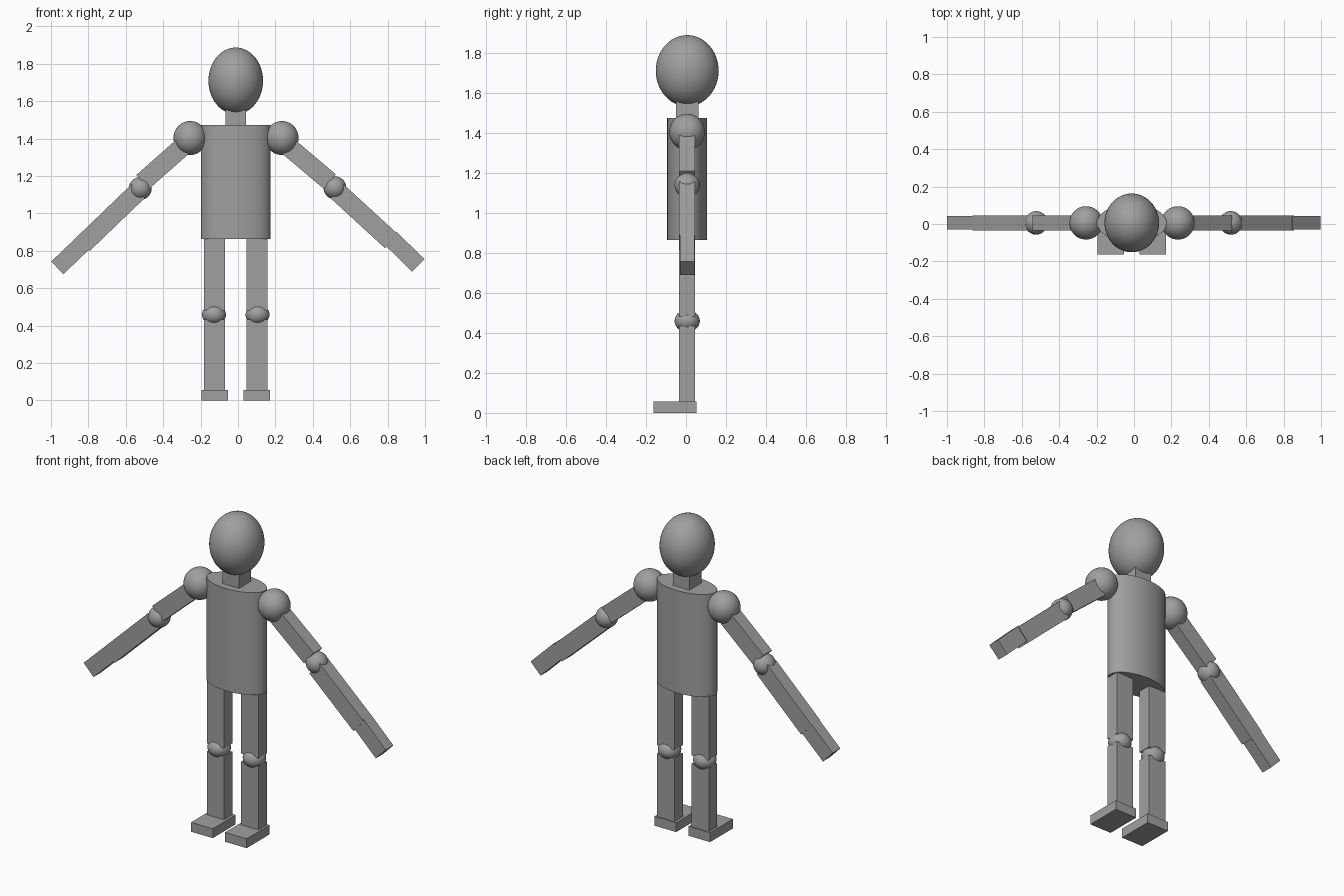
import bpy, math
from mathutils import Vector

if "Cube" in bpy.data.objects:
    bpy.data.objects.remove(bpy.data.objects["Cube"])

grey = bpy.data.materials.new("mid_grey")
grey.diffuse_color = (0.35, 0.35, 0.35, 1)
grey.use_nodes = True
grey.node_tree.nodes["Principled BSDF"].inputs["Base Color"].default_value = grey.diffuse_color

CX, CY = -0.012, 0.006  # body axis


def finish(name, smooth=False):
    ob = bpy.context.object
    ob.name = name
    ob.data.materials.append(grey)
    bpy.ops.object.transform_apply(location=False, rotation=False, scale=True)
    if smooth:
        bpy.ops.object.shade_smooth_by_angle(angle=math.radians(40))
    return ob


def box(name, lo, hi):
    lo, hi = Vector(lo), Vector(hi)
    bpy.ops.mesh.primitive_cube_add(size=1, location=(lo + hi) / 2)
    bpy.context.object.scale = hi - lo
    return finish(name)


def ball(name, center, radii):
    bpy.ops.mesh.primitive_uv_sphere_add(segments=48, ring_count=24, radius=1, location=center)
    bpy.context.object.scale = radii
    return finish(name, True)


def beam(name, start, end, thick, depth):
    """Square-ended bar between two (x, z) points."""
    a, b = Vector((start[0], CY, start[1])), Vector((end[0], CY, end[1]))
    d = b - a
    bpy.ops.mesh.primitive_cube_add(size=1, location=(a + b) / 2,
                                    rotation=(0, -math.atan2(d.z, d.x), 0))
    bpy.context.object.scale = (d.length, depth, thick)
    return finish(name)


# Head, neck and oval torso
ball("head", (CX, CY, 1.709), (0.146, 0.157, 0.178))
box("neck", (CX - 0.055, CY - 0.057, 1.46), (CX + 0.055, CY + 0.057, 1.57))
bpy.ops.mesh.primitive_cylinder_add(vertices=64, radius=1, depth=0.611, location=(CX, CY, 1.1685))
bpy.context.object.scale = (0.186, 0.1, 1)
finish("torso", True)

# Arms: joint balls, then upper arm, forearm and hand as (start, end) in x, z
arms = {
    "right": (0.235, (0.518, 1.137),
              ((0.270, 1.357), (0.491, 1.170)),
              ((0.529, 1.119), (0.820, 0.852)),
              ((0.815, 0.868), (0.964, 0.722))),
    "left": (-0.256, (-0.523, 1.133),
             ((-0.296, 1.357), (-0.510, 1.168)),
             ((-0.534, 1.119), (-0.828, 0.836)),
             ((-0.825, 0.844), (-0.966, 0.709))),
}
for side, (shoulder_x, elbow, upper, fore, hand) in arms.items():
    ball(side + "_shoulder", (shoulder_x, CY, 1.403), (0.089, 0.089, 0.091))
    ball(side + "_elbow", (elbow[0], CY, elbow[1]), (0.061, 0.063, 0.061))
    beam(side + "_upper_arm", *upper, 0.101, 0.08)
    beam(side + "_forearm", *fore, 0.102, 0.08)
    beam(side + "_hand", *hand, 0.094, 0.072)

# Legs: thigh and shin with a gap showing the knee ball, then a flat foot
for side, s in (("right", 1), ("left", -1)):
    x = CX + s * 0.1135
    box(side + "_thigh", (x - 0.057, CY - 0.04, 0.482), (x + 0.057, CY + 0.04, 0.875))
    box(side + "_shin", (x - 0.057, CY - 0.04, 0.05), (x + 0.057, CY + 0.04, 0.433))
    ball(side + "_knee", (x + s * 0.003, CY, 0.459), (0.064, 0.063, 0.055))
    fx = CX + s * 0.112
    box(side + "_foot", (fx - 0.0715, -0.163, 0), (fx + 0.0715, 0.052, 0.056))
